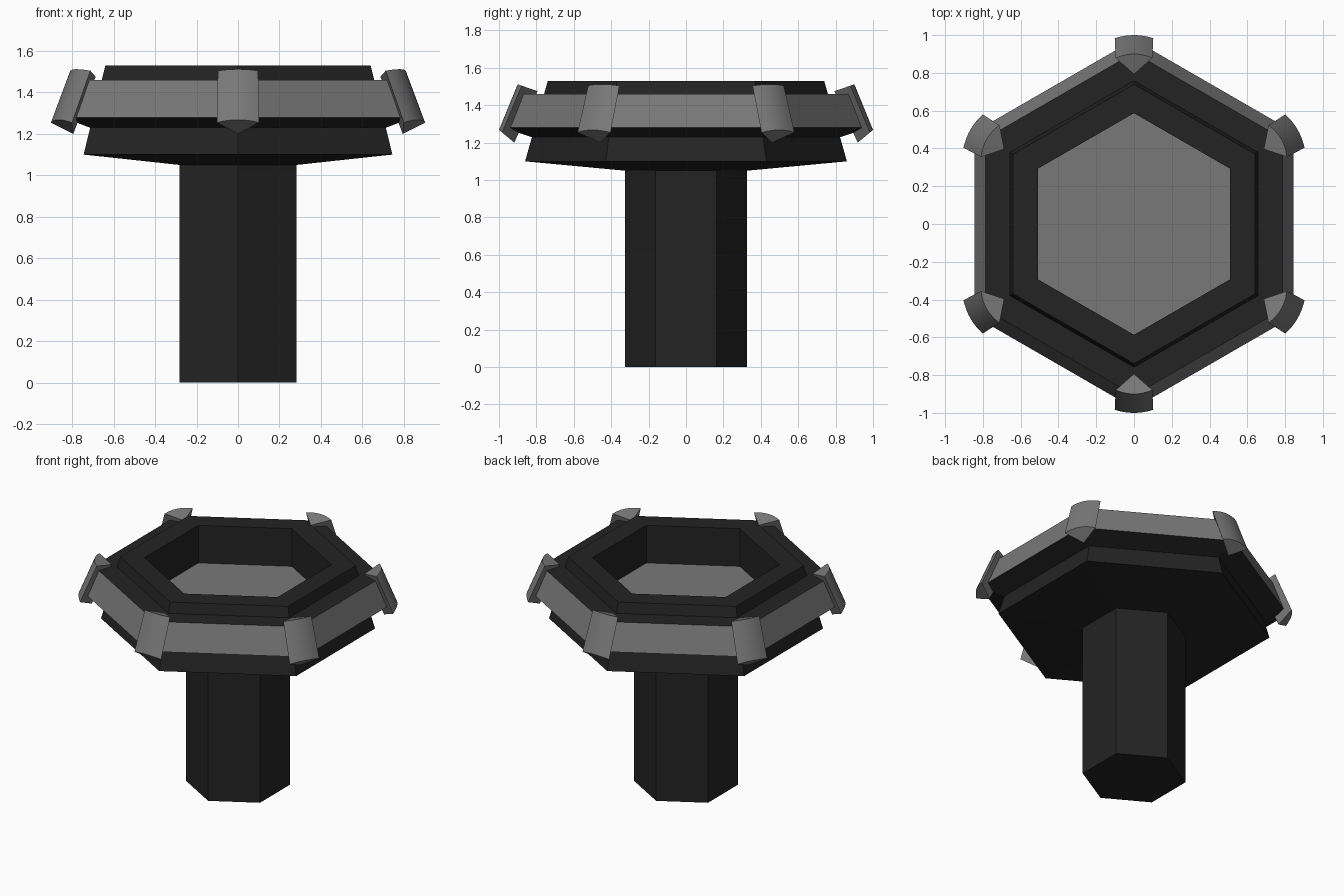
import bpy, bmesh, math
from mathutils import Matrix

if "Cube" in bpy.data.objects:
    bpy.data.objects.remove(bpy.data.objects["Cube"])


def material(name, v):
    m = bpy.data.materials.new(name)
    m.diffuse_color = (v, v, v, 1)
    m.use_nodes = True
    m.node_tree.nodes["Principled BSDF"].inputs["Base Color"].default_value = m.diffuse_color
    return m


BLACK = material("black", 0.017)
GREY = material("grey", 0.19)


def finish(name, bm, mats):
    bmesh.ops.recalc_face_normals(bm, faces=bm.faces)
    me = bpy.data.meshes.new(name)
    bm.to_mesh(me)
    bm.free()
    for m in mats:
        me.materials.append(m)
    ob = bpy.data.objects.new(name, me)
    bpy.context.collection.objects.link(ob)
    return ob


def hex_lathe(name, profile, closed=False, grey_spans=(), grey_cap=False):
    """Sweep (apothem, z) points round a hexagon with corners on the y axis."""
    bm = bmesh.new()
    k = 1 / math.cos(math.pi / 6)
    rings = []
    for a, z in profile:
        rings.append([bm.verts.new((a * k * math.cos(math.radians(30 + 60 * i)),
                                    a * k * math.sin(math.radians(30 + 60 * i)), z))
                      for i in range(6)])
    n = len(rings)
    for j in range(n if closed else n - 1):
        lo, hi = rings[j], rings[(j + 1) % n]
        for i in range(6):
            f = bm.faces.new((lo[i], lo[(i + 1) % 6], hi[(i + 1) % 6], hi[i]))
            f.material_index = 1 if j in grey_spans else 0
    if not closed:
        bm.faces.new(rings[0])
        bm.faces.new(rings[-1]).material_index = 1 if grey_cap else 0
    return finish(name, bm, [BLACK, GREY])


# Stem
hex_lathe("stem", [(0.282, 0), (0.282, 1.05)])

# Bowl with recessed grey floor
hex_lathe("bowl", [(0.282, 1.05), (0.745, 1.10), (0.64, 1.53), (0.508, 1.53), (0.508, 1.27)],
          grey_cap=True)

# Band round the bowl, grey on its outer face only
hex_lathe("band", [(0.70, 1.23), (0.715, 1.23), (0.845, 1.28), (0.785, 1.46), (0.645, 1.46)],
          closed=True, grey_spans=(2,))

# Corner clamps: tilted wedges with a curved outer face and a pointed inner edge
N = 8
section = []
for i in range(N + 1):
    s = -1 + 2 * i / N
    section.append((0.102 * s, 0.2 * s * s))
section.append((0, 1))
for c in range(6):
    bm = bmesh.new()
    low = [bm.verts.new((1.0 - 0.082 * d, t, 1.268 - 0.068 * d)) for t, d in section]
    top = [bm.verts.new((0.90 - 0.107 * d, t * 0.95, 1.512 - 0.037 * d)) for t, d in section]
    m = len(section)
    for i in range(m):
        f = bm.faces.new((low[i], low[(i + 1) % m], top[(i + 1) % m], top[i]))
        f.smooth = i < N
    # Caps fan out from the inner point
    for ring in (low, top):
        for i in range(N):
            bm.faces.new((ring[i], ring[i + 1], ring[-1]))
    for e in bm.edges:
        if len({f.smooth for f in e.link_faces}) > 1:
            e.smooth = False
    bm.transform(Matrix.Rotation(math.radians(30 + 60 * c), 4, 'Z'))
    finish(f"corner_clamp_{c + 1}", bm, [GREY])
